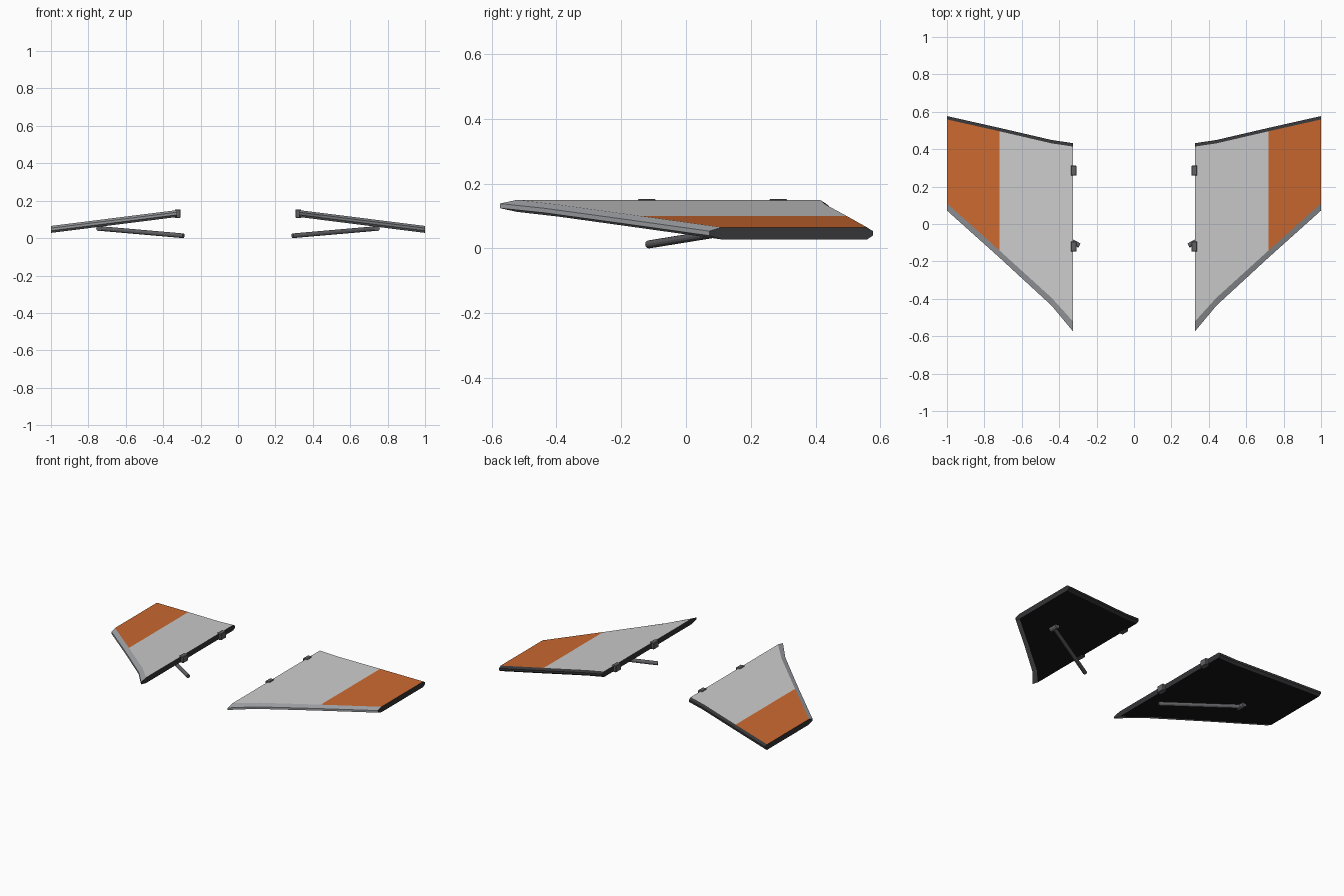
import bpy, bmesh
from mathutils import Vector

if "Cube" in bpy.data.objects:
    bpy.data.objects.remove(bpy.data.objects["Cube"])


def material(name, rgb):
    m = bpy.data.materials.new(name)
    m.diffuse_color = (*rgb, 1)
    m.use_nodes = True
    m.node_tree.nodes["Principled BSDF"].inputs["Base Color"].default_value = m.diffuse_color
    return m


LIGHT = material("light_grey", (0.62, 0.62, 0.63))
ORANGE = material("orange", (0.6, 0.14, 0.03))
EDGE = material("edge_grey", (0.35, 0.36, 0.38))
DARK = material("dark_grey", (0.035, 0.035, 0.038))
BLACK = material("black", (0.008, 0.008, 0.009))
METAL = material("metal_grey", (0.12, 0.12, 0.13))


def finish(name, bm, mats):
    """Turn a right-hand bmesh into an object mirrored to the left."""
    bmesh.ops.recalc_face_normals(bm, faces=bm.faces)
    me = bpy.data.meshes.new(name)
    bm.to_mesh(me)
    bm.free()
    for m in mats:
        me.materials.append(m)
    ob = bpy.data.objects.new(name, me)
    bpy.context.collection.objects.link(ob)
    mod = ob.modifiers.new("mirror", 'MIRROR')
    mod.use_mirror_merge = False
    return ob


def box(name, lo, hi, mat, bevel):
    bm = bmesh.new()
    bmesh.ops.create_cube(bm, size=1)
    lo, hi = Vector(lo), Vector(hi)
    for v in bm.verts:
        v.co = (lo + hi) / 2 + v.co * (hi - lo)
    bmesh.ops.bevel(bm, geom=bm.edges[:], offset=bevel, segments=1, affect='EDGES')
    return finish(name, bm, [mat])


def rod(name, a, b, r, mat):
    bm = bmesh.new()
    a, b = Vector(a), Vector(b)
    d = b - a
    bmesh.ops.create_cone(bm, cap_ends=True, segments=12, radius1=r, radius2=r, depth=d.length)
    rot = d.to_track_quat('Z', 'Y')
    for v in bm.verts:
        v.co = rot @ v.co + (a + b) / 2
    return finish(name, bm, [mat])


# wing panel: chamfered eight-sided section lofted root to tip (x, front y, back y, chamfer)
stations = [(0.325, -0.575, 0.432, 0.053), (0.44, -0.437, 0.449, 0.042),
            (0.72, -0.179, 0.514, 0.038), (1.0, 0.072, 0.577, 0.038)]
bm = bmesh.new()
rings = []
for x, yf, yb, c in stations:
    top = 0.15 - 0.085 * (x - 0.325) / 0.675
    bot, mid = top - 0.037, top - 0.0185
    t = 0.018
    sec = [(yf + c, top), (yb - t, top), (yb, mid + 0.007), (yb, mid - 0.007),
           (yb - t, bot), (yf + c, bot), (yf, mid - 0.007), (yf, mid + 0.007)]
    rings.append([bm.verts.new((x, y, z)) for y, z in sec])
# slots: 0 light, 1 orange, 2 edge, 3 dark, 4 black
side_slots = [0, 3, 3, 3, 4, 2, 2, 2]
for i in range(len(rings) - 1):
    for k in range(8):
        n = (k + 1) % 8
        f = bm.faces.new((rings[i][k], rings[i][n], rings[i + 1][n], rings[i + 1][k]))
        f.material_index = 1 if (k == 0 and i == 2) else side_slots[k]
for ring in (rings[0], rings[-1]):
    bm.faces.new(ring).material_index = 3
finish("wing_panel", bm, [LIGHT, ORANGE, EDGE, DARK, BLACK])

# root hinges
for label, y in (("front", -0.121), ("rear", 0.285)):
    box(label + "_hinge", (0.307, y - 0.027, 0.108), (0.338, y + 0.027, 0.153), METAL, 0.003)

# actuator strut and its pivot under the wing
rod("strut", (0.292, -0.115, 0.0125), (0.745, 0.13, 0.052), 0.0125, METAL)
rod("strut_pivot", (0.742, 0.1, 0.053), (0.742, 0.16, 0.053), 0.016, METAL)
